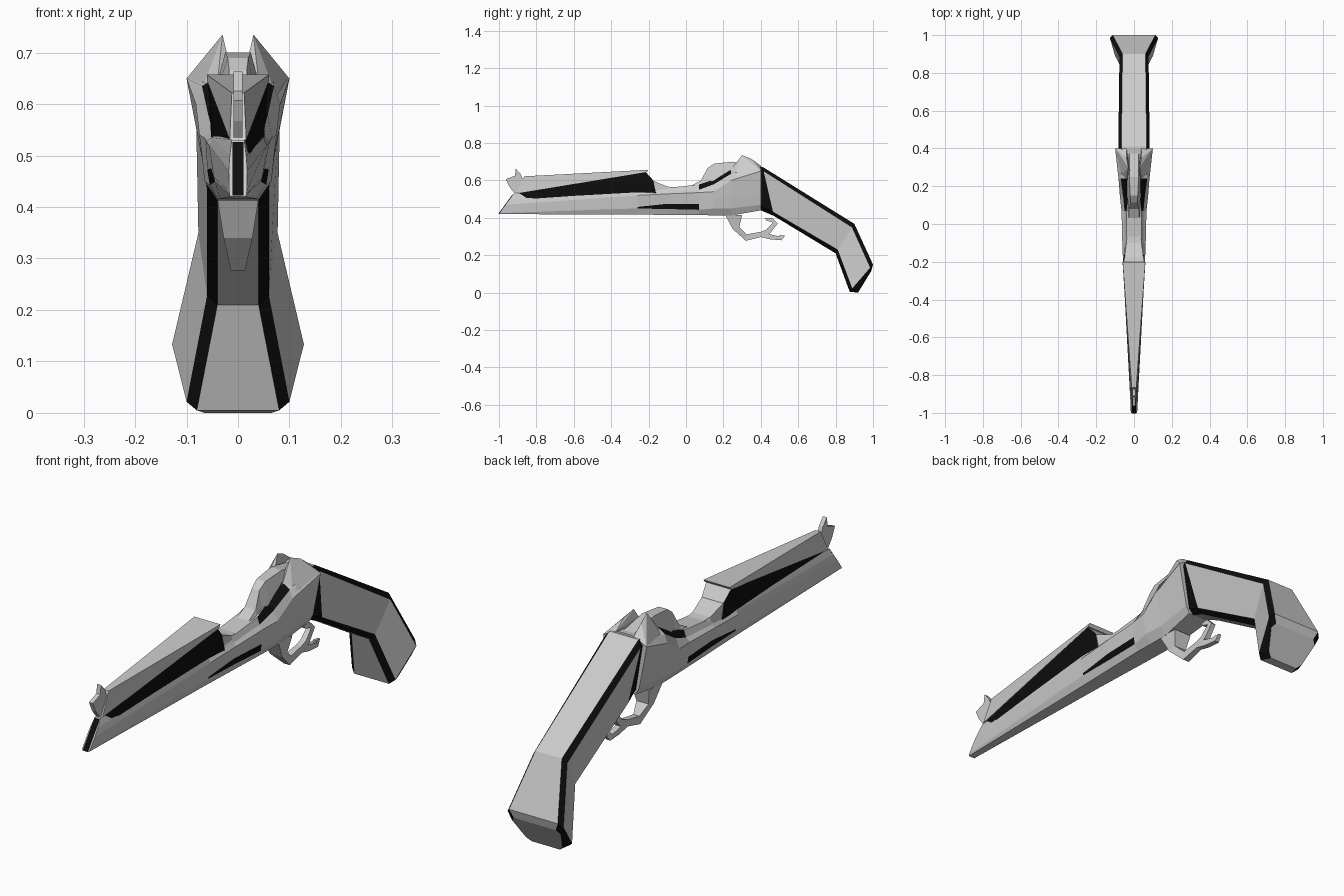
import bpy, bmesh

black = bpy.data.materials.new("black")
black.diffuse_color = (0.004, 0.004, 0.004, 1)
grey = bpy.data.materials.new("grey")
grey.diffuse_color = (0.8, 0.8, 0.8, 1)


def finish(name, bm):
    bmesh.ops.recalc_face_normals(bm, faces=bm.faces)
    me = bpy.data.meshes.new(name)
    bm.to_mesh(me)
    bm.free()
    me.materials.append(grey)
    me.materials.append(black)
    ob = bpy.data.objects.new(name, me)
    bpy.context.collection.objects.link(ob)
    return ob


def loft(name, halves, is_black=lambda seg, strip: False, black_front=False):
    """Skin a row of half sections (x, y, z), each mirrored over x = 0."""
    bm = bmesh.new()
    rings = []
    for h in halves:
        full = list(h) + [(-x, y, z) for x, y, z in reversed(h)]
        rings.append([bm.verts.new(p) for p in full])
    n = len(rings[0])
    for s in range(len(rings) - 1):
        a, b = rings[s], rings[s + 1]
        for j in range(n):
            k = (j + 1) % n
            f = bm.faces.new((a[j], a[k], b[k], b[j]))
            strip = min(j, n - 2 - j) if j < n - 1 else j
            f.material_index = int(is_black(s, strip))
    bm.faces.new(rings[0]).material_index = int(black_front)
    bm.faces.new(rings[-1])
    return finish(name, bm)


def hull(name, pts):
    bm = bmesh.new()
    for p in pts:
        bm.verts.new(p)
    bmesh.ops.convex_hull(bm, input=bm.verts)
    return finish(name, bm)


def strap(name, rows):
    """Flat band from rows of outer (y, z), inner (y, z), half width."""
    return loft(name, [[(w, oy, oz), (w, iy, iz)] for oy, oz, iy, iz, w in rows])


# Receiver and lower barrel: y, then half widths and heights from bottom to top
sections = [
    (-1.0, (.014, .017, .017, .018, .016, .012), (.42, .425, .43, .47, .50, .53)),
    (-.26, (.030, .045, .047, .056, .050, .040), (.417, .45, .458, .52, .535, .55)),
    (-.10, (.035, .048, .052, .062, .050, .040), (.416, .447, .475, .528, .54, .56)),
    (0.07, (.040, .055, .060, .066, .050, .040), (.415, .443, .473, .535, .55, .578)),
    (0.15, (.040, .065, .070, .075, .058, .030), (.413, .45, .50, .54, .58, .605)),
    (0.24, (.040, .060, .072, .082, .070, .030), (.412, .45, .51, .60, .635, .66)),
    (0.40, (.050, .065, .075, .100, .070, .035), (.44, .47, .52, .65, .665, .68)),
]
halves = []
for y, xs, zs in sections:
    slant = 0.73 if y == -1.0 else 0
    halves.append([(x, y + slant * (z - .42), z) for x, z in zip(xs, zs)])
loft("receiver", halves,
     lambda s, j: (j == 1 and s in (1, 2)) or (j == 4 and s in (3, 4)))

# Black bore on the slanted muzzle face
loft("muzzle_bore", [[(.011, -1.003, .422), (.011, -.927, .526)],
                     [(.011, -.99, .422), (.011, -.914, .526)]],
     lambda s, j: True, True)

# Black upper barrel panels
loft("barrel_panel", [[(.016, -.93, .475), (.012, -.88, .55)],
                      [(.050, -.22, .525), (.058, -.22, .65)],
                      [(.052, -.16, .53), (.050, -.175, .60)]],
     lambda s, j: j in (0, 2), True)

# Sighting rail on top, tapering to the rear
loft("top_rail", [[(.016, -.91, .53), (.012, -.865, .622)],
                  [(.060, -.21, .645), (.060, -.20, .657)]])

# Hooked front sight
outline = [(-.91, .663), (-.915, .625), (-.963, .607), (-.945, .567),
           (-.92, .535), (-.88, .54), (-.87, .60), (-.885, .635)]
bm = bmesh.new()
face = bm.faces.new([bm.verts.new((-.009, y, z)) for y, z in outline])
ext = bmesh.ops.extrude_face_region(bm, geom=[face])["geom"]
for v in ext:
    if isinstance(v, bmesh.types.BMVert):
        v.co.x = .009
if face.is_valid is False or len(bm.faces) < len(outline) + 2:
    bm.faces.new([v for v in bm.verts if v.co.x < 0])
finish("front_sight", bm)

# Saddle rising into the hammer: y, low half width, low z, top half width, top z
spine = [(-.18, .050, .53, .050, .60), (-.10, .050, .53, .040, .567),
         (0.00, .045, .54, .030, .557), (.08, .040, .55, .025, .60),
         (.115, .035, .56, .017, .665), (.15, .040, .58, .020, .69),
         (.25, .050, .60, .025, .70), (.38, .050, .60, .025, .675)]
loft("hammer_spine", [[(w0, y, z0), (w1, y, z1)] for y, w0, z0, w1, z1 in spine])

# Pair of horns beside the hammer
for side, sx in (("left", -1), ("right", 1)):
    hull(side + "_horn", [(sx * x, y, z) for x, y, z in (
        (.098, .40, .652), (.04, .40, .678), (.030, .30, .735), (.040, .35, .715),
        (.022, .28, .70), (.04, .23, .645), (.075, .25, .615))])

# Grip with black chamfers, rings as top (y, z), bottom (y, z), half widths
grip = [((.395, .672), (.40, .44), .080, .050),
        ((.41, .672), (.47, .41), .083, .060),
        ((.90, .368), (.80, .21), .077, .060),
        ((1.0, .15), (.875, .005), .128, .100),
        ((.99, .115), (.92, .0), .112, .085)]
halves = []
for (ty, tz), (by, bz), wt, wb in grip:
    dy, dz = by - ty, bz - tz
    k = .022 / (dy * dy + dz * dz) ** .5
    halves.append([(wt - .016, ty, tz), (wt, ty + dy * k, tz + dz * k),
                   (wb, by - dy * k, bz - dz * k), (wb - .02, by, bz)])
loft("grip", halves,
     lambda s, j: j in (0, 2) or (j == 1 and s in (0, 3)))

# Trigger guard loop, its tail and the trigger
strap("trigger_guard", [(.21, .415, .30, .415, .040), (.25, .34, .285, .35, .028),
                        (.32, .277, .325, .312, .014), (.40, .297, .40, .325, .012),
                        (.45, .318, .43, .337, .012), (.49, .37, .465, .375, .010),
                        (.46, .40, .43, .385, .009), (.42, .40, .425, .395, .006)])
strap("guard_tail", [(.40, .297, .40, .32, .012), (.45, .285, .45, .312, .012),
                     (.51, .280, .50, .300, .010), (.53, .305, .50, .308, .006)])
